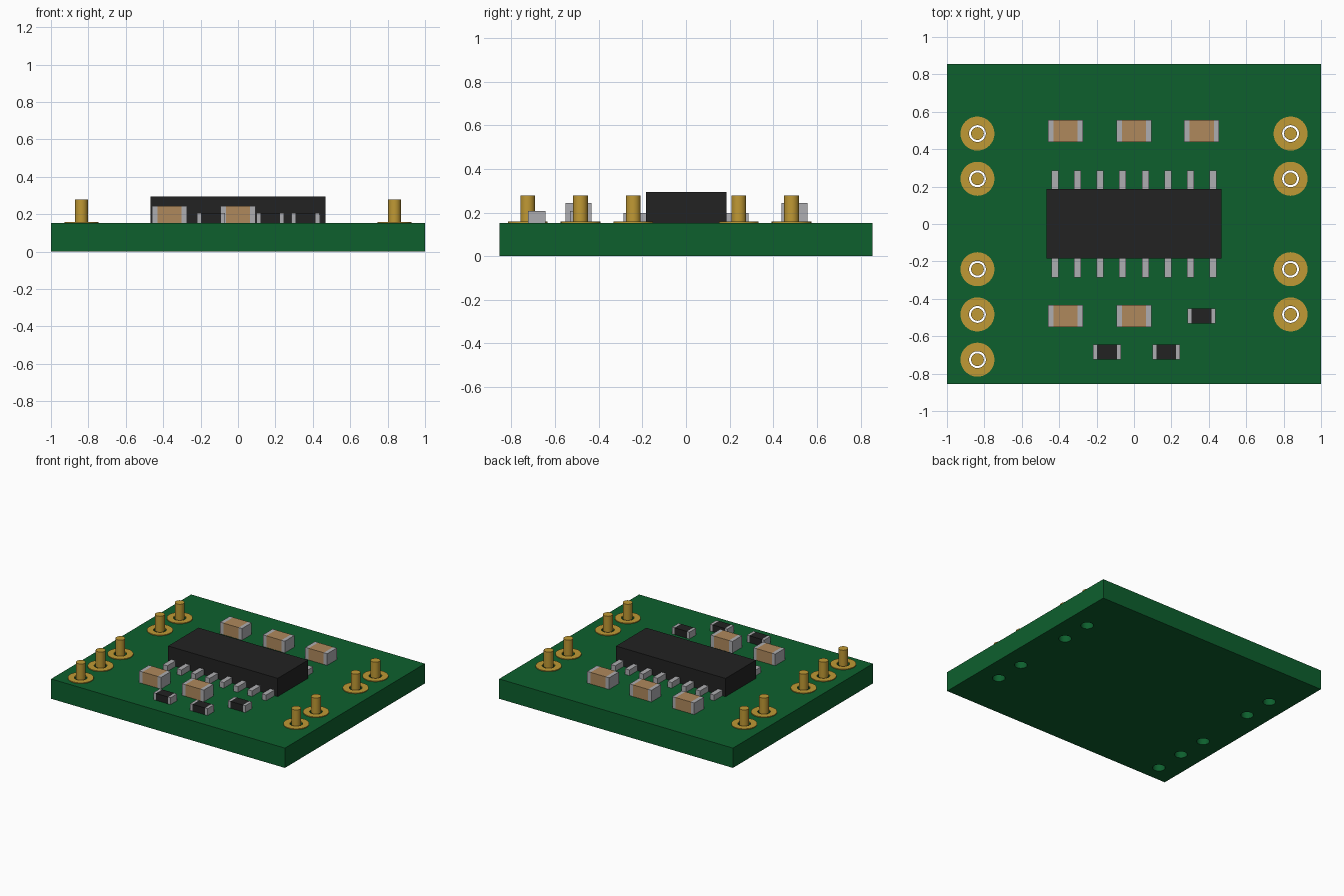
import bpy
import math

cube = bpy.data.objects.get("Cube")
if cube:
    bpy.data.objects.remove(cube)


def material(name, colour):
    mat = bpy.data.materials.new(name)
    mat.use_nodes = True
    mat.diffuse_color = (*colour, 1)
    mat.node_tree.nodes["Principled BSDF"].inputs["Base Color"].default_value = (*colour, 1)
    return mat


GREEN = material("board green", (0.004, 0.117, 0.027))
GOLD = material("gold plating", (0.53, 0.32, 0.035))
TAN = material("ceramic tan", (0.43, 0.25, 0.107))
SILVER = material("solder silver", (0.42, 0.42, 0.44))
BLACK = material("package black", (0.016, 0.016, 0.016))

BOARD_TOP = 0.153
HALF_X, HALF_Y = 1.0, 0.855
HOLE_R, PAD_R, PIN_R = 0.045, 0.091, 0.034
PITCH = 0.2418


def box(name, centre, size, base, top, mat):
    """Box given by its plan centre, plan size and height range."""
    bpy.ops.mesh.primitive_cube_add(size=1, location=(*centre, (base + top) / 2))
    obj = bpy.context.object
    obj.name = name
    obj.scale = (*size, top - base)
    bpy.ops.object.transform_apply(location=False, rotation=False, scale=True)
    obj.data.materials.append(mat)
    return obj


def circle(x, y, radius, sides=32):
    angles = [2 * math.pi * i / sides for i in range(sides)]
    return [(x + radius * math.cos(a), y + radius * math.sin(a)) for a in angles]


def plate(name, outlines, base, top, mat):
    """Flat plate from an outer outline followed by hole outlines."""
    curve = bpy.data.curves.new(name, "CURVE")
    curve.dimensions = "2D"
    curve.fill_mode = "BOTH"
    curve.extrude = (top - base) / 2
    for outline in outlines:
        spline = curve.splines.new("POLY")
        spline.points.add(len(outline) - 1)
        for point, (x, y) in zip(spline.points, outline):
            point.co = (x, y, 0, 1)
        spline.use_cyclic_u = True
        spline.use_smooth = False
    curve.materials.append(mat)
    obj = bpy.data.objects.new(name, curve)
    obj.location.z = (base + top) / 2
    bpy.context.collection.objects.link(obj)
    bpy.ops.object.select_all(action="DESELECT")
    obj.select_set(True)
    bpy.context.view_layer.objects.active = obj
    bpy.ops.object.convert(target="MESH")
    bpy.context.object.name = name
    bpy.ops.object.shade_smooth_by_angle(angle=math.radians(30))


def chip_component(name, x, y, size, cap, top, body_mat):
    """Body with a silver terminal on each end."""
    length, width = size
    box(name + "_body", (x, y), (length - 2 * cap, width), BOARD_TOP, top, body_mat)
    for side, label in ((-1, "right"), (1, "left")):
        box(f"{name}_{label}_terminal", (x + side * (length - cap) / 2, y),
            (cap, width), BOARD_TOP, top, SILVER)


# Pin positions: four on each edge and one extra on the right
pins = [(side * 0.837, row * PITCH) for side in (-1, 1) for row in (2, 1, -1, -2)]
pins.append((-0.837, -3 * PITCH))

# Board with drilled holes
rim = [(-HALF_X, -HALF_Y), (HALF_X, -HALF_Y), (HALF_X, HALF_Y), (-HALF_X, HALF_Y)]
plate("circuit_board", [rim] + [circle(x, y, HOLE_R) for x, y in pins], 0, BOARD_TOP, GREEN)

# Ring pads and pins
for i, (x, y) in enumerate(pins, 1):
    plate(f"pad_{i}", [circle(x, y, PAD_R), circle(x, y, HOLE_R)],
          BOARD_TOP, BOARD_TOP + 0.006, GOLD)
    bpy.ops.mesh.primitive_cylinder_add(vertices=32, radius=PIN_R, depth=0.278 - BOARD_TOP,
                                        location=(x, y, (0.278 + BOARD_TOP) / 2))
    bpy.context.object.name = f"pin_{i}"
    bpy.context.object.data.materials.append(GOLD)
    bpy.ops.object.shade_smooth_by_angle(angle=math.radians(30))

# Central chip and its two rows of legs
box("chip_package", (0, 0.001), (0.937, 0.37), BOARD_TOP, 0.294, BLACK)
for side, label in ((-1, "front"), (1, "back")):
    for i in range(8):
        box(f"{label}_leg_{i + 1}", ((i - 3.5) * PITCH / 2, side * 0.232),
            (0.038, 0.11), BOARD_TOP, 0.197, SILVER)

# Capacitors
for i, (x, y) in enumerate([(-0.366, 0.497), (0, 0.497), (0.362, 0.497),
                            (-0.366, -0.492), (0, -0.492)], 1):
    chip_component(f"capacitor_{i}", x, y, (0.187, 0.118), 0.029, 0.243, TAN)

# Resistors
for i, (x, y) in enumerate([(0.361, -0.492), (-0.144, -0.684), (0.172, -0.684)], 1):
    chip_component(f"resistor_{i}", x, y, (0.148, 0.079), 0.021, 0.206, BLACK)
